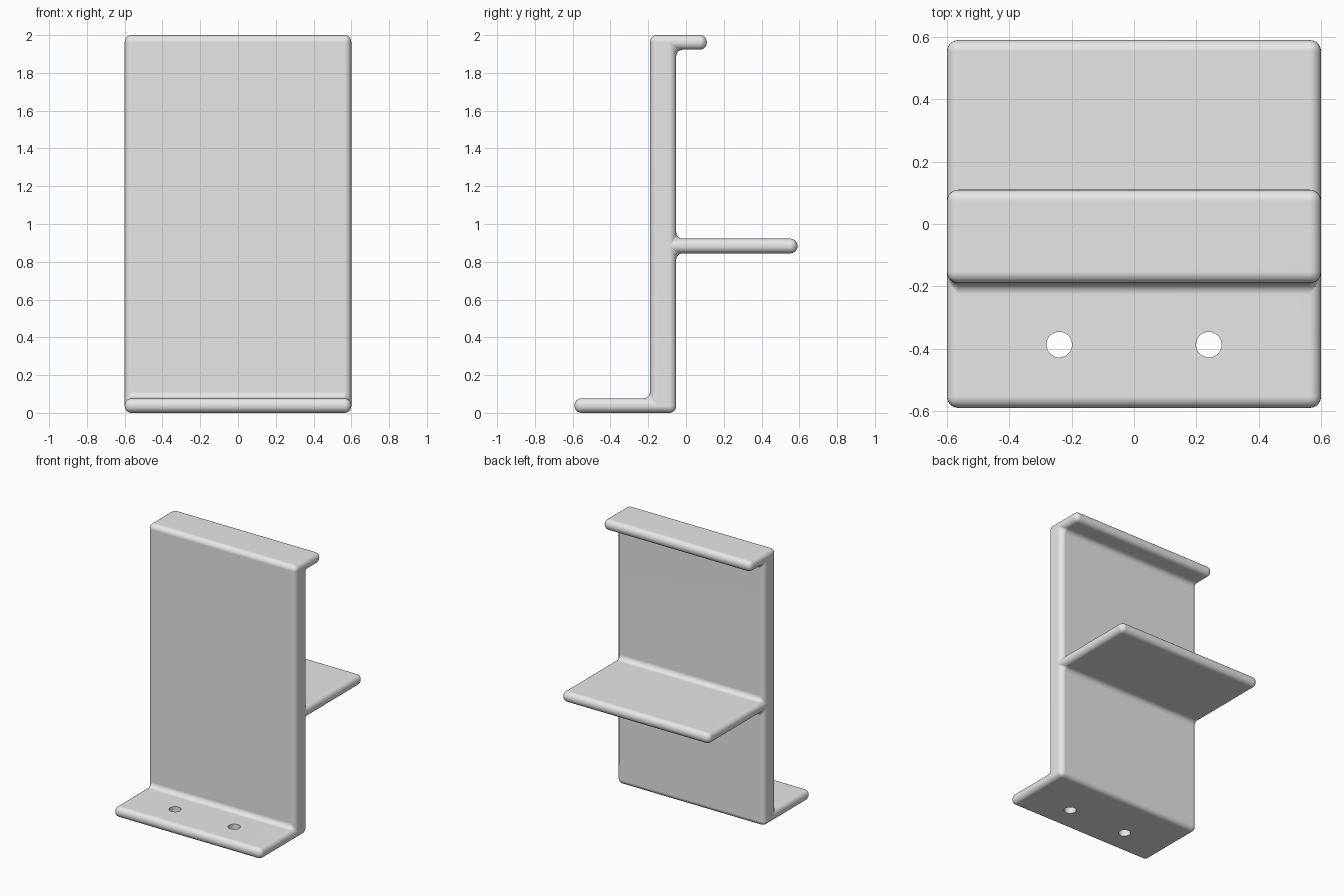
import bpy
import bmesh

cube = bpy.data.objects.get("Cube")
if cube:
    bpy.data.objects.remove(cube, do_unlink=True)

WIDTH = 1.2
THICK = 0.077       # shelves and foot
ROUND = 0.036       # edge rounding and inner fillets
FRONT, BACK = -0.19, -0.052   # faces of the upright
SHELF = 0.845       # underside of the shelf

grey = bpy.data.materials.new("light grey")
grey.use_nodes = True
grey.diffuse_color = (0.8, 0.8, 0.8, 1)
grey.node_tree.nodes["Principled BSDF"].inputs["Base Color"].default_value = (0.8, 0.8, 0.8, 1)

# Side profile (y, z): foot, upright, shelf and top lip
profile = [
    (-0.59, 0), (BACK, 0),
    (BACK, SHELF), (0.59, SHELF), (0.59, SHELF + THICK), (BACK, SHELF + THICK),
    (BACK, 2 - THICK), (0.11, 2 - THICK), (0.11, 2), (FRONT, 2),
    (FRONT, THICK), (-0.59, THICK),
]
bm = bmesh.new()
face = bm.faces.new([bm.verts.new((-WIDTH / 2, y, z)) for y, z in profile])
extruded = bmesh.ops.extrude_face_region(bm, geom=[face])["geom"]
bmesh.ops.translate(bm, vec=(WIDTH, 0, 0),
                    verts=[v for v in extruded if isinstance(v, bmesh.types.BMVert)])
bmesh.ops.recalc_face_normals(bm, faces=bm.faces)
mesh = bpy.data.meshes.new("shelf_bracket")
bm.to_mesh(mesh)
bm.free()
mesh.materials.append(grey)
bracket = bpy.data.objects.new("shelf_bracket", mesh)
bpy.context.collection.objects.link(bracket)

# Rounded edges and fillets
bevel = bracket.modifiers.new("rounding", 'BEVEL')
bevel.width = ROUND
bevel.segments = 6
bevel.limit_method = 'ANGLE'
bevel.use_clamp_overlap = False

# Two screw holes through the foot
for side, name in ((-1, "right_hole_cutter"), (1, "left_hole_cutter")):
    bpy.ops.mesh.primitive_cylinder_add(vertices=48, radius=0.041, depth=0.4,
                                        location=(side * 0.24, -0.387, 0))
    cutter = bpy.context.object
    cutter.name = name
    cutter.data.materials.append(grey)
    cutter.hide_render = True
    cutter.display_type = 'WIRE'
    hole = bracket.modifiers.new(name, 'BOOLEAN')
    hole.operation = 'DIFFERENCE'
    hole.solver = 'EXACT'
    hole.object = cutter

# Bake the modifiers, then shade smooth
bpy.ops.object.select_all(action='DESELECT')
bracket.select_set(True)
bpy.context.view_layer.objects.active = bracket
for modifier in list(bracket.modifiers):
    bpy.ops.object.modifier_apply(modifier=modifier.name)
for obj in [o for o in bpy.data.objects if o.name.endswith("hole_cutter")]:
    bpy.data.objects.remove(obj, do_unlink=True)
bpy.ops.object.shade_smooth_by_angle()

# Keep the large flat faces flat in shading
weighted = bracket.modifiers.new("even_shading", 'WEIGHTED_NORMAL')
weighted.keep_sharp = True
